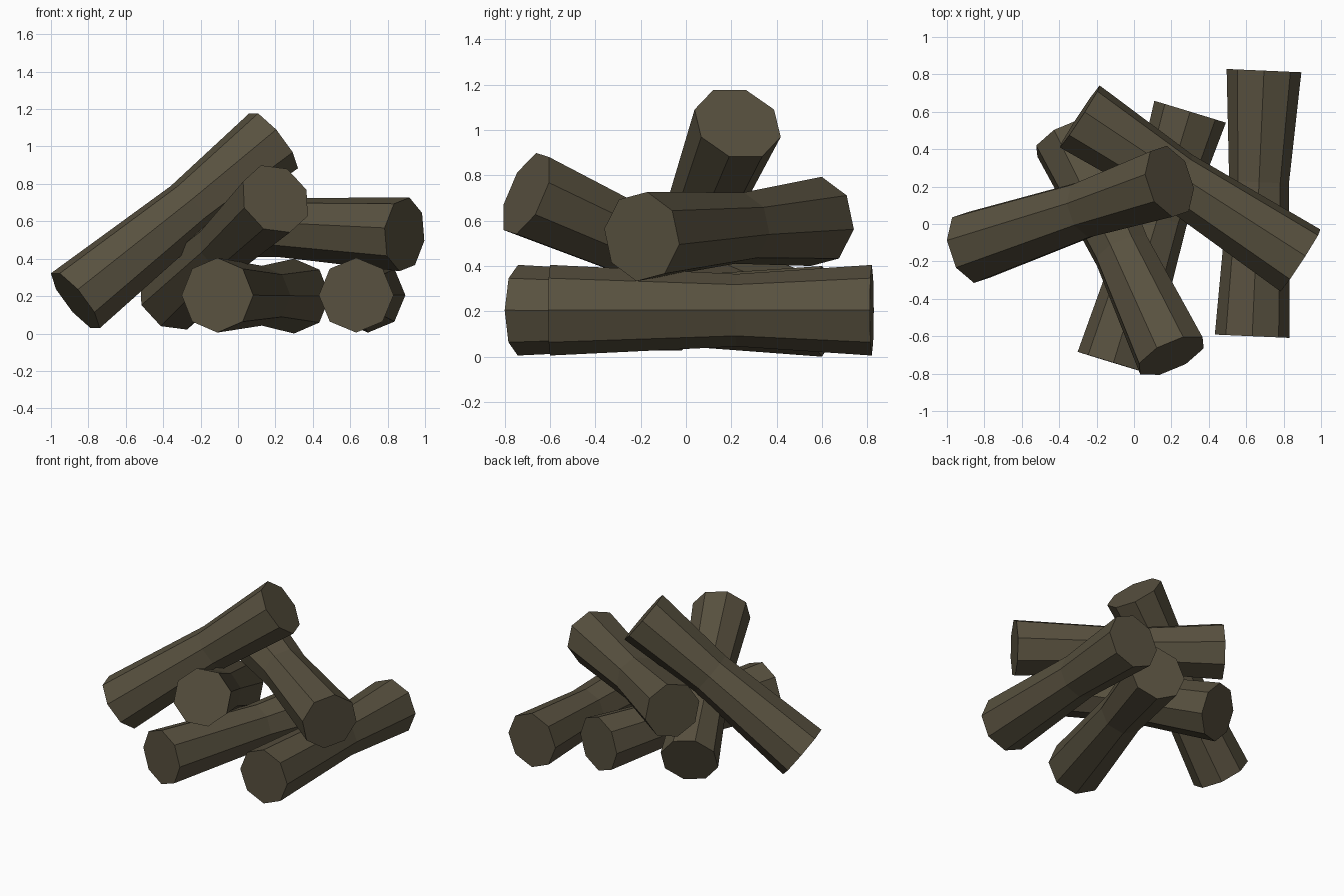
import bpy, bmesh, math
from mathutils import Vector

if "Cube" in bpy.data.objects:
    bpy.data.objects.remove(bpy.data.objects["Cube"])

# One dull brown bark colour
bark = bpy.data.materials.new("dull_brown_bark")
bark.diffuse_color = (0.098, 0.082, 0.05, 1)
bark.use_nodes = True
bark.node_tree.nodes["Principled BSDF"].inputs["Base Color"].default_value = bark.diffuse_color

SIDES = 8


def log(name, start, end, waist_at=0.58, phase=0.0, r=0.2, waist=0.16):
    """Eight-sided log, slightly narrower near the middle."""
    a, b = Vector(start), Vector(end)
    axis = (b - a).normalized()
    side = axis.cross(Vector((0, 0, 1))).normalized()
    up = side.cross(axis)
    bm = bmesh.new()
    rings = []
    for t, rad in ((0, r), (waist_at, waist), (1, r)):
        c = a.lerp(b, t)
        ring = []
        for i in range(SIDES):
            ang = math.radians(phase) + 2 * math.pi * i / SIDES
            ring.append(bm.verts.new(c + rad * (side * math.sin(ang) + up * math.cos(ang))))
        rings.append(ring)
    for lo, hi in zip(rings, rings[1:]):
        for i in range(SIDES):
            j = (i + 1) % SIDES
            bm.faces.new((lo[i], lo[j], hi[j], hi[i]))
    bm.faces.new(rings[0])
    bm.faces.new(rings[-1])
    bmesh.ops.recalc_face_normals(bm, faces=bm.faces)
    me = bpy.data.meshes.new(name)
    bm.to_mesh(me)
    bm.free()
    me.materials.append(bark)
    ob = bpy.data.objects.new(name, me)
    bpy.context.collection.objects.link(ob)


# Two logs lying on the ground
log("ground_log_right", (0.632, -0.6, 0.205), (0.695, 0.82, 0.205))
log("ground_log_left", (-0.11, -0.742, 0.205), (0.30, 0.60, 0.20))
# Log resting across the others
log("cross_log", (0.89, -0.195, 0.53), (-0.29, 0.575, 0.597), 0.56, 10)
# Two leaning logs
log("leaning_log_front", (-0.35, 0.46, 0.20), (0.20, -0.705, 0.72), 0.52, 15)
log("leaning_log_top", (-0.87, -0.125, 0.175), (0.19, 0.228, 1.03), 0.58, 22.5)
